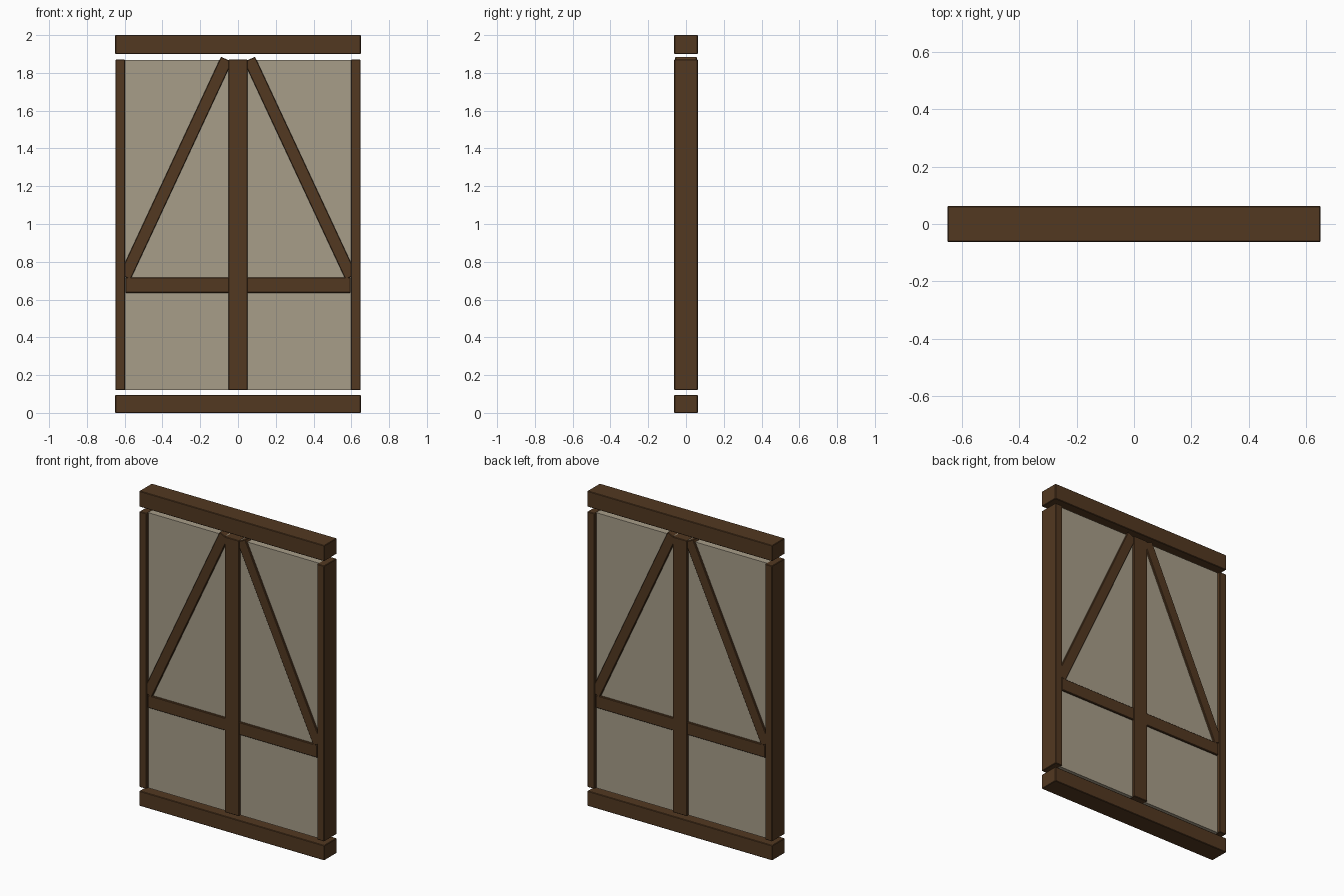
import bpy
import math

if "Cube" in bpy.data.objects:
    bpy.data.objects.remove(bpy.data.objects["Cube"])


def material(name, color):
    m = bpy.data.materials.new(name)
    m.diffuse_color = color
    m.use_nodes = True
    m.node_tree.nodes["Principled BSDF"].inputs["Base Color"].default_value = m.diffuse_color
    return m


wood = material("dark_wood", (0.085, 0.04, 0.015, 1))
plaster = material("plaster", (0.39, 0.34, 0.25, 1))


def box(name, center, size, mat, tilt=0.0, bevel=0.003):
    bpy.ops.mesh.primitive_cube_add(size=1, location=center, rotation=(0, tilt, 0))
    ob = bpy.context.object
    ob.name = name
    ob.scale = size
    bpy.ops.object.transform_apply(location=False, rotation=False, scale=True)
    ob.data.materials.append(mat)
    if bevel:
        mod = ob.modifiers.new("worn_edges", 'BEVEL')
        mod.width = bevel
        mod.segments = 1
    return ob


DEPTH = 0.125          # full timber depth
INNER_DEPTH = 0.114    # rail and braces sit slightly back
POST_Z, POST_H = 0.995, 1.75

# Horizontal beams, separated from the posts by a small gap
box("top_beam", (0, 0, 1.95), (1.3, DEPTH, 0.1), wood)
box("bottom_beam", (0, 0, 0.0475), (1.3, DEPTH, 0.095), wood)

# Infill panel
box("plaster_panel", (0, 0, POST_Z), (1.22, 0.09, POST_H - 0.002), plaster, bevel=0)

# Centre post and middle rail
box("centre_post", (0, 0, POST_Z), (0.1, DEPTH, POST_H), wood)
box("middle_rail", (0, 0, 0.676), (1.19, INNER_DEPTH, 0.08), wood)

# Side posts and diagonal braces, mirrored left and right
for side, s in (("left", -1), ("right", 1)):
    box(side + "_post", (s * 0.624, 0, POST_Z), (0.05, DEPTH, POST_H), wood)
    x0, z0, x1, z1 = s * 0.598, 0.72, s * 0.061, 1.872
    dx, dz = x1 - x0, z1 - z0
    box(side + "_brace", ((x0 + x1) / 2, 0, (z0 + z1) / 2),
        (0.064, INNER_DEPTH, math.hypot(dx, dz)), wood, tilt=math.atan2(dx, dz))
